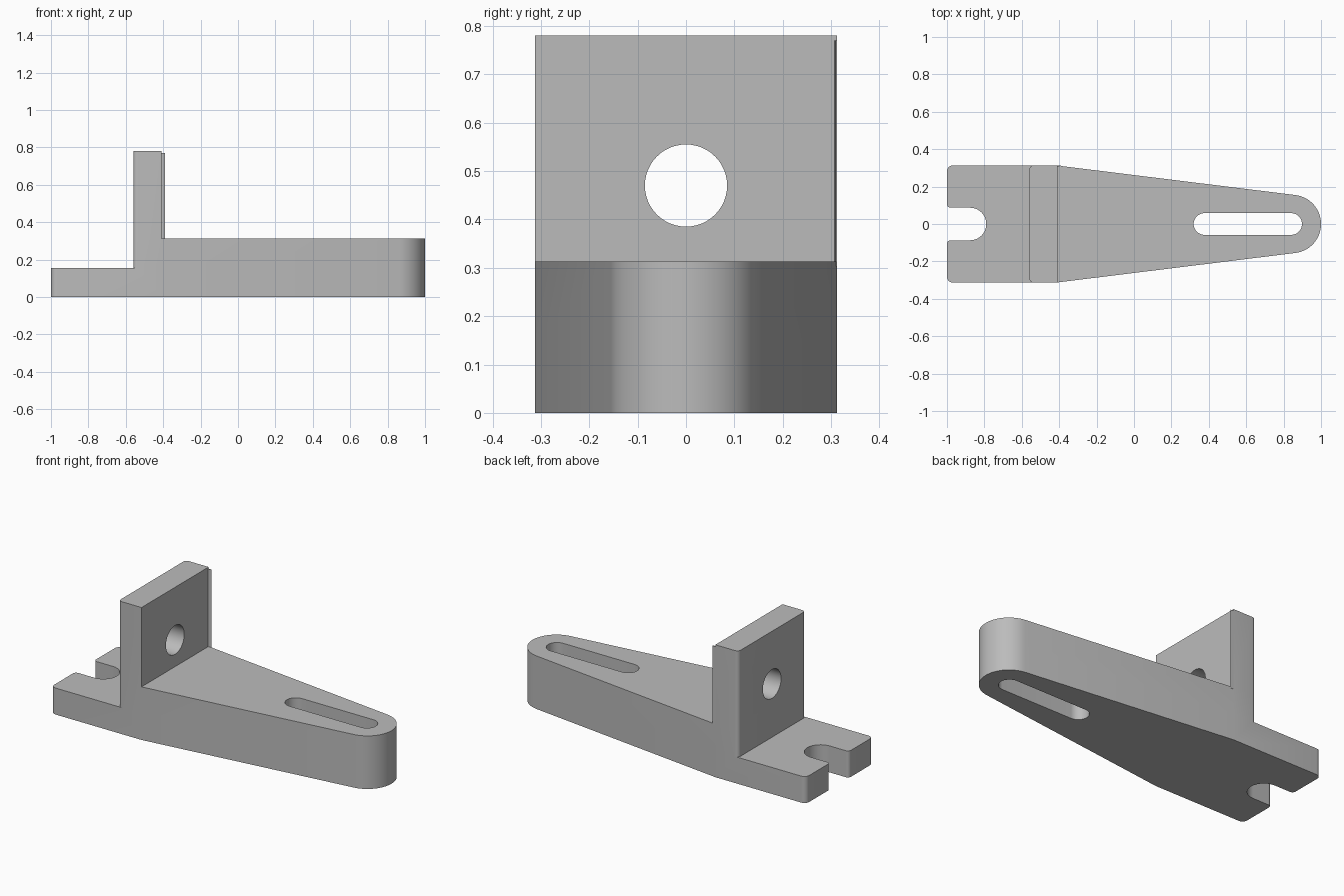
import bpy, bmesh
from math import sin, cos, pi, tan, asin
from mathutils import Vector, Matrix

cube = bpy.data.objects.get("Cube")
if cube:
    bpy.data.objects.remove(cube)

HALF_W = 0.3125                      # half width of foot and upright
FOOT_Z, ARM_Z, TOP_Z = 0.156, 0.3125, 0.78
BACK_X, FACE_X = -0.56, -0.41        # the two faces of the upright
TIP_R = 0.156

steel = bpy.data.materials.new("plain grey")
steel.use_nodes = True
grey = (0.5, 0.5, 0.5, 1)
steel.diffuse_color = grey
steel.node_tree.nodes["Principled BSDF"].inputs["Base Color"].default_value = grey


def fillet(corners, steps=8):
    """Round a polygon of (x, y, radius) corners."""
    out = []
    for i, (x, y, r) in enumerate(corners):
        p = Vector((x, y))
        if r == 0:
            out.append(p)
            continue
        a = (Vector(corners[i - 1][:2]) - p).normalized()
        b = (Vector(corners[(i + 1) % len(corners)][:2]) - p).normalized()
        half = a.angle(b) / 2
        centre = p + (a + b).normalized() * (r / sin(half))
        start = p + a * (r / tan(half)) - centre
        end = p + b * (r / tan(half)) - centre
        sweep = pi - 2 * half
        for k in range(steps + 1):
            t = k / steps
            out.append(centre + (start * sin((1 - t) * sweep) + end * sin(t * sweep)) / sin(sweep))
    return out


def arc(cx, r, a0, a1, steps=32):
    return [Vector((cx + r * cos(a0 + (a1 - a0) * k / steps),
                    r * sin(a0 + (a1 - a0) * k / steps))) for k in range(steps + 1)]


def prism(name, points, z0, z1):
    bm = bmesh.new()
    base = bm.faces.new([bm.verts.new((p.x, p.y, z0)) for p in points])
    top = bmesh.ops.extrude_face_region(bm, geom=[base], use_keep_orig=True)["geom"]
    bmesh.ops.translate(bm, vec=(0, 0, z1 - z0),
                        verts=[v for v in top if isinstance(v, bmesh.types.BMVert)])
    bmesh.ops.recalc_face_normals(bm, faces=bm.faces)
    mesh = bpy.data.meshes.new(name)
    bm.to_mesh(mesh)
    bm.free()
    mesh.materials.append(steel)
    ob = bpy.data.objects.new(name, mesh)
    bpy.context.collection.objects.link(ob)
    return ob


def combine(target, other, operation):
    """Apply a boolean and discard the second object."""
    mod = target.modifiers.new("join", "BOOLEAN")
    mod.operation, mod.object, mod.solver = operation, other, "EXACT"
    bpy.context.view_layer.objects.active = target
    bpy.ops.object.modifier_apply(modifier=mod.name)
    bpy.data.objects.remove(other)


# Rounded arm tip, shared by the base and the raised arm
tip_x = 1 - TIP_R
tilt = pi / 2 - asin((HALF_W - TIP_R) / (tip_x - FACE_X))
tip = arc(tip_x, TIP_R, -tilt, tilt)

# Base plate with an open slot in the foot
m = 0.087
foot = fillet([(FACE_X, HALF_W, 0), (-1, HALF_W, 0.03), (-1, m, 0.02),
               (-0.79, m, m - 0.001), (-0.79, -m, m - 0.001),
               (-1, -m, 0.02), (-1, -HALF_W, 0.03), (FACE_X, -HALF_W, 0)])
bracket = prism("bracket", tip + foot, 0, FOOT_Z)

# Raised arm and upright, both with rounded back corners
back = fillet([(FACE_X, HALF_W, 0), (BACK_X, HALF_W, 0.022),
               (BACK_X, -HALF_W, 0.022), (FACE_X, -HALF_W, 0)])
combine(bracket, prism("arm", tip + back, FOOT_Z, ARM_Z), "UNION")
combine(bracket, prism("upright", back, ARM_Z, TOP_Z), "UNION")

# Long slot through the arm
slot = arc(0.377, 0.058, pi / 2, 3 * pi / 2) + arc(0.84, 0.058, -pi / 2, pi / 2)
combine(bracket, prism("slot_cutter", slot, -0.1, 0.5), "DIFFERENCE")

# Round hole through the upright
hole = prism("hole_cutter", arc(0, 0.085, 0, 2 * pi, 48)[:-1], -0.2, 0.2)
hole.data.transform(Matrix.Translation((-0.485, 0, 0.47)) @ Matrix.Rotation(pi / 2, 4, "Y"))
combine(bracket, hole, "DIFFERENCE")

# Thin lip on the rear edge of the upright
prism("upright_lip", [Vector((FACE_X, HALF_W)), Vector((FACE_X, HALF_W - 0.005)),
                      Vector((-0.39, HALF_W - 0.003)), Vector((-0.39, HALF_W))],
      ARM_Z - 0.01, TOP_Z - 0.01)

bpy.ops.object.select_all(action="DESELECT")
bracket.select_set(True)
bpy.context.view_layer.objects.active = bracket
bpy.ops.object.shade_smooth_by_angle(angle=pi / 7)
